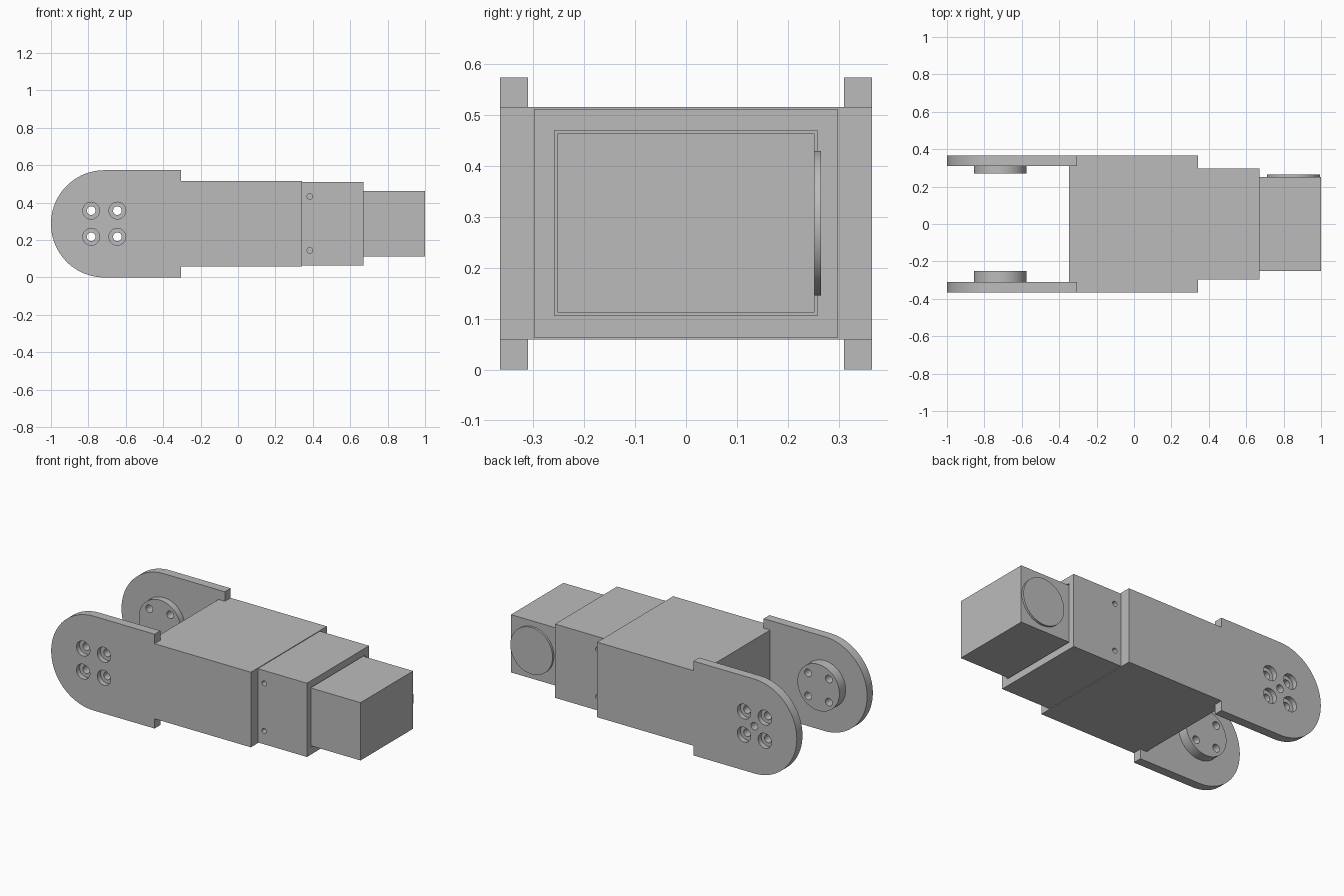
import bpy, bmesh, math
from mathutils import Matrix, Vector

if "Cube" in bpy.data.objects:
    bpy.data.objects.remove(bpy.data.objects["Cube"], do_unlink=True)

grey = bpy.data.materials.new("light grey")
grey.use_nodes = True
COLOUR = (0.5, 0.5, 0.5, 1)
grey.diffuse_color = COLOUR
grey.node_tree.nodes["Principled BSDF"].inputs["Base Color"].default_value = COLOUR

MID = 0.287        # height of the long axis
PIVOT = -0.715     # x of the hinge axis
BOLTS = [(PIVOT + sx * 0.07, MID + sz * 0.07) for sx in (-1, 1) for sz in (-1, 1)]


def finish(name, bm):
    bmesh.ops.recalc_face_normals(bm, faces=bm.faces)
    mesh = bpy.data.meshes.new(name)
    bm.to_mesh(mesh)
    bm.free()
    mesh.materials.append(grey)
    obj = bpy.data.objects.new(name, mesh)
    bpy.context.collection.objects.link(obj)
    return obj


def box(name, low, high):
    low, high = Vector(low), Vector(high)
    bm = bmesh.new()
    bmesh.ops.create_cube(bm, size=1)
    bmesh.ops.scale(bm, vec=high - low, verts=bm.verts)
    bmesh.ops.translate(bm, vec=(low + high) / 2, verts=bm.verts)
    return finish(name, bm)


def add_cylinder(bm, x, z, radius, y0, y1, sides=32):
    place = Matrix.Translation((x, (y0 + y1) / 2, z)) @ Matrix.Rotation(math.pi / 2, 4, 'X')
    bmesh.ops.create_cone(bm, cap_ends=True, segments=sides, radius1=radius,
                          radius2=radius, depth=abs(y1 - y0), matrix=place)


def cylinder(name, *args):
    bm = bmesh.new()
    add_cylinder(bm, *args)
    return finish(name, bm)


def cylinders(name, specs):
    bm = bmesh.new()
    for spec in specs:
        add_cylinder(bm, *spec)
    return finish(name, bm)


def combine(obj, other, operation):
    # Apply a boolean and discard the helper
    other.hide_render = True
    mod = obj.modifiers.new("combine", 'BOOLEAN')
    mod.operation, mod.solver, mod.object = operation, 'EXACT', other
    bpy.context.view_layer.objects.active = obj
    bpy.ops.object.modifier_apply(modifier=mod.name)
    bpy.data.objects.remove(other, do_unlink=True)


def side_plate(side):
    # Rounded hinge ear that steps down to the body height
    outline = [(-0.305, 0.573), (-0.305, 0.515), (0.342, 0.515),
               (0.342, 0.059), (-0.305, 0.059), (-0.305, 0)]
    steps = 48
    for i in range(steps + 1):
        a = -math.pi / 2 - math.pi * i / steps
        outline.append((PIVOT + 0.285 * math.cos(a), 0.2865 + 0.2865 * math.sin(a)))
    bm = bmesh.new()
    face = bm.faces.new([bm.verts.new((x, side * 0.31, z)) for x, z in outline])
    grown = bmesh.ops.extrude_face_region(bm, geom=[face])
    moved = [v for v in grown["geom"] if isinstance(v, bmesh.types.BMVert)]
    bmesh.ops.translate(bm, vec=(0, side * 0.055, 0), verts=moved)
    return finish("side_plate", bm)


# Main body with both hinge ears
body = box("body_with_ears", (-0.348, -0.34, 0.059), (0.342, 0.34, 0.515))
for side in (-1, 1):
    combine(body, side_plate(side), 'UNION')

# Hinge bosses on the inner faces of the ears
bosses = [cylinder("front_hinge_boss", PIVOT, MID, 0.141, -0.31, -0.25, 64),
          cylinder("back_hinge_boss", PIVOT, MID, 0.141, 0.31, 0.27, 64)]

# Counterbored bolt holes
for side in (-1, 1):
    combine(body, cylinders("counterbores", [(x, z, 0.045, side * 0.335, side * 0.4)
                                             for x, z in BOLTS]), 'DIFFERENCE')
for part in [body] + bosses:
    combine(part, cylinders("bolt_holes", [(x, z, 0.023, -0.5, 0.5)
                                           for x, z in BOLTS]), 'DIFFERENCE')
combine(body, cylinder("centre_hole", PIVOT, MID, 0.023, 0.3, 0.4), 'DIFFERENCE')

# Sleeve with a socket and small screw holes on both sides
sleeve = box("sleeve", (0.342, -0.298, 0.063), (0.672, 0.298, 0.511))
combine(sleeve, box("socket", (0.45, -0.258, 0.106), (0.8, 0.258, 0.469)), 'DIFFERENCE')
for side in (-1, 1):
    combine(sleeve, cylinders("screw_holes", [(0.384, z, 0.015, side * 0.26, side * 0.35)
                                              for z in (0.144, 0.433)]), 'DIFFERENCE')

# End block and its round cover
block = box("end_block", (0.45, -0.252, 0.112), (1, 0.252, 0.463))
cover = cylinder("round_cover", 0.853, MID, 0.142, 0.252, 0.265, 64)

# Smooth round walls, keep edges sharp
bpy.ops.object.select_all(action='DESELECT')
for obj in [body, sleeve, block, cover] + bosses:
    obj.select_set(True)
bpy.context.view_layer.objects.active = body
bpy.ops.object.shade_smooth_by_angle(angle=math.radians(30))
